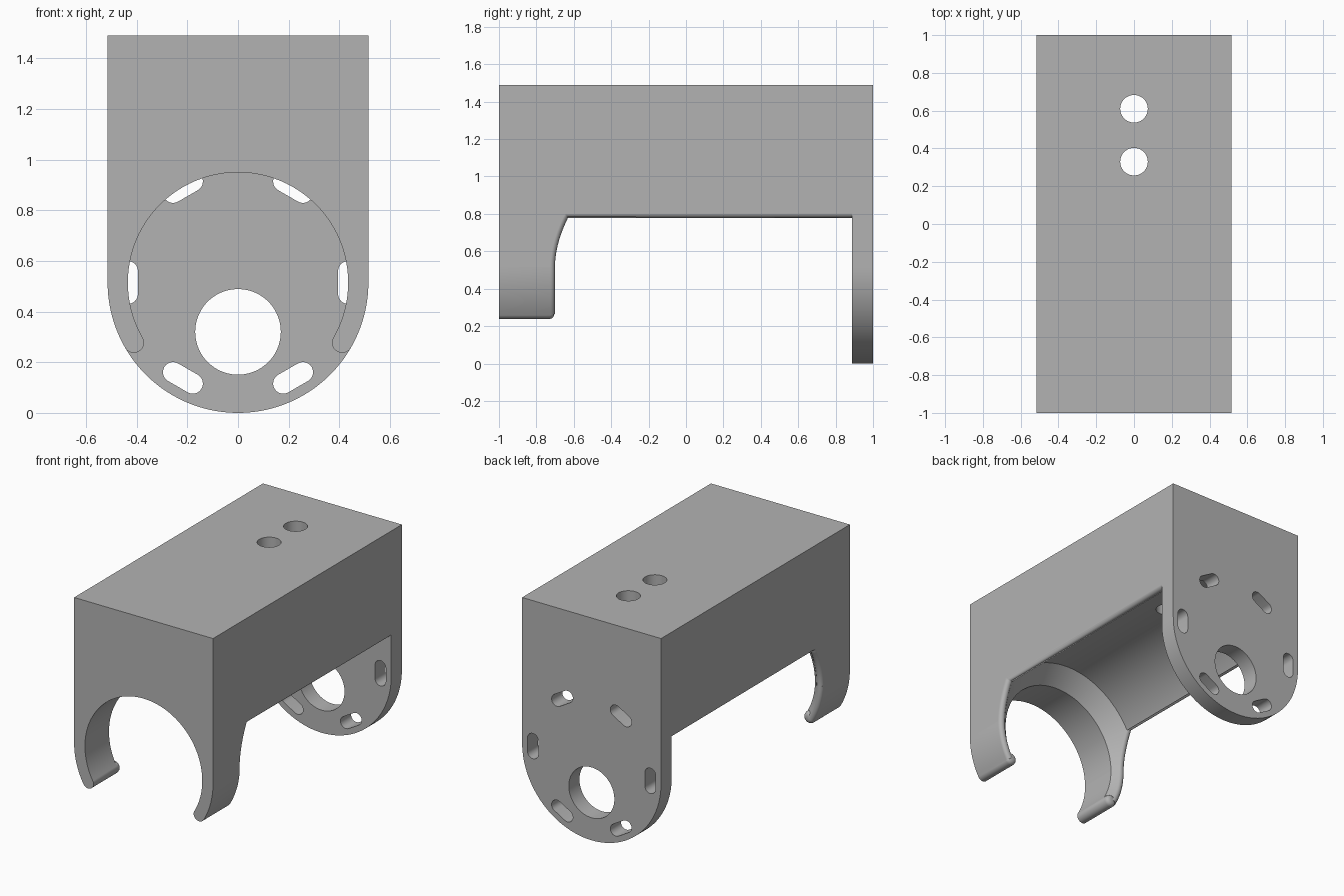
import bpy, bmesh, math
from math import sin, cos, radians, sqrt

cube = bpy.data.objects.get("Cube")
if cube:
    bpy.data.objects.remove(cube, do_unlink=True)

HALF = 0.515            # half width, also height of the bore axis
TOP = 1.49
BORE, CAVITY = 0.435, 0.544
CONE_Y = -0.745         # where the bore starts to flare at 45 degrees
PLATE_Y = 0.887         # inner face of the back plate
LIP = 0.025             # rounding radius of the lower wall edges
LIP_X = HALF - LIP
ARM_END = -30           # angle where the clip arms stop

grey = bpy.data.materials.new("plain grey")
grey.use_nodes = True
colour = (0.45, 0.45, 0.45, 1)
grey.diffuse_color = colour
grey.node_tree.nodes["Principled BSDF"].inputs["Base Color"].default_value = colour


def loft(name, rings):
    """Skin a row of matching closed rings and cap both ends."""
    bm = bmesh.new()
    rows = [[bm.verts.new(p) for p in ring] for ring in rings]
    n = len(rows[0])
    for a, b in zip(rows, rows[1:]):
        for i in range(n):
            j = (i + 1) % n
            bm.faces.new((a[i], a[j], b[j], b[i]))
    bm.faces.new(rows[0])
    bm.faces.new(rows[-1])
    bmesh.ops.recalc_face_normals(bm, faces=bm.faces)
    mesh = bpy.data.meshes.new(name)
    bm.to_mesh(mesh)
    bm.free()
    mesh.materials.append(grey)
    ob = bpy.data.objects.new(name, mesh)
    bpy.context.collection.objects.link(ob)
    return ob


def circle(r, u=0, v=0, n=96):
    return [(u + r * cos(math.tau * i / n), v + r * sin(math.tau * i / n)) for i in range(n)]


def along_y(name, shape, y0, y1):
    return loft(name, [[(x, y, z) for x, z in shape] for y in (y0, y1)])


def turned(name, steps, x=0, z=HALF):
    return loft(name, [[(u, y, v) for u, v in circle(r, x, z)] for y, r in steps])


def carve(ob, cutters):
    for c in cutters:
        mod = ob.modifiers.new("cut", 'BOOLEAN')
        mod.operation, mod.solver, mod.object = 'DIFFERENCE', 'EXACT', c
    bpy.context.view_layer.update()
    graph = bpy.context.evaluated_depsgraph_get()
    mesh = bpy.data.meshes.new_from_object(ob.evaluated_get(graph))
    ob.modifiers.clear()
    ob.data = mesh
    for c in cutters:
        bpy.data.objects.remove(c, do_unlink=True)


def smooth(ob):
    ob.data.shade_smooth()
    ob.data.set_sharp_from_angle(angle=radians(30))


def lip_y(h):
    """Centre of the rounded flare edge at height h above the bore axis."""
    return CONE_Y + sqrt(LIP_X ** 2 + h * h) - BORE - LIP * sqrt(2)


# Main housing: block minus stepped bore, wedge-thin edges and screw holes
lip_h = sqrt((CAVITY + LIP) ** 2 - LIP_X ** 2)
heights = [lip_h * i / 16 for i in range(17)]
edge = [(lip_y(h), HALF + h) for h in heights]
block = [(-HALF, HALF), (HALF, HALF), (HALF, TOP), (-HALF, TOP)]
housing = along_y("housing", block, -1, PLATE_Y)
cutters = [turned("bore_cutter", [(-1.1, BORE), (CONE_Y, BORE),
                                  (CONE_Y + CAVITY - BORE, CAVITY), (0.95, CAVITY)])]
trim = [(edge[0][0], 0.4)] + edge + [(0.95, edge[-1][1]), (0.95, 0.4)]
for s in (1, -1):
    cutters.append(loft("edge_cutter", [[(s * x, y, z) for y, z in trim] for x in (0.476, 0.6)]))
for y in (0.33, 0.61):
    cutters.append(loft("screw_cutter", [[(u, v, z) for u, v in circle(0.073, 0, y, 48)]
                                         for z in (0.9, 1.6)]))
carve(housing, cutters)
smooth(housing)

# Back plate: rounded bottom, offset shaft hole and six tangential slots
outline = [(HALF, TOP), (-HALF, TOP)]
outline += [(HALF * cos(radians(180 + 3 * i)), HALF + HALF * sin(radians(180 + 3 * i)))
            for i in range(61)]
plate = along_y("back_plate", outline, PLATE_Y, 1)
cutters = [turned("shaft_cutter", [(0.8, 0.169), (1.1, 0.169)], 0, 0.32)]
for k in range(6):
    a = radians(60 * k)
    slot = []
    for i in range(26):
        t = math.pi * (i if i < 13 else i - 1) / 12
        u = BORE + 0.04 * cos(t)
        v = 0.04 * sin(t) + (0.045 if i < 13 else -0.045)
        slot.append((u * cos(a) - v * sin(a), HALF + u * sin(a) + v * cos(a)))
    cutters.append(along_y("slot_cutter", slot, 0.8, 1.1))
carve(plate, cutters)
smooth(plate)

# Clip arm section (y, radius) with the rounded rear edge
arm_y = lip_y(0)
section = [(-1, HALF), (-1, BORE), (CONE_Y, BORE)]
section += [(arm_y + LIP * cos(radians(t)), LIP_X + LIP * sin(radians(t)))
            for t in range(-45, 91, 15)]

for s, side in ((1, "left"), (-1, "right")):
    # Curved arm, swept down around the bore axis
    angles = [radians(ARM_END * i / 12) for i in range(13)]
    smooth(loft(side + "_clip_arm", [[(s * r * cos(a), y, HALF + r * sin(a)) for y, r in section]
                                     for a in angles]))
    # Round tip of the arm
    mid, a = (BORE + HALF) / 2, radians(ARM_END)
    smooth(turned(side + "_clip_tip", [(-1, 0.04), (-0.73, 0.04), (-0.717, 0.036),
                                       (-0.708, 0.027), (-0.704, 0.015)],
                  s * mid * cos(a), HALF + mid * sin(a)))
    # Rounded lip along the flare and the lower wall edge
    path = [(s * LIP_X, y, z) for y, z in edge] + [(s * LIP_X, PLATE_Y, edge[-1][1])]
    curve = bpy.data.curves.new(side + "_lip", 'CURVE')
    curve.dimensions = '3D'
    curve.bevel_depth, curve.bevel_resolution = LIP, 6
    curve.use_fill_caps = True
    spline = curve.splines.new('POLY')
    spline.points.add(len(path) - 1)
    for point, co in zip(spline.points, path):
        point.co = (*co, 1)
    curve.materials.append(grey)
    bpy.context.collection.objects.link(bpy.data.objects.new(side + "_lip", curve))
